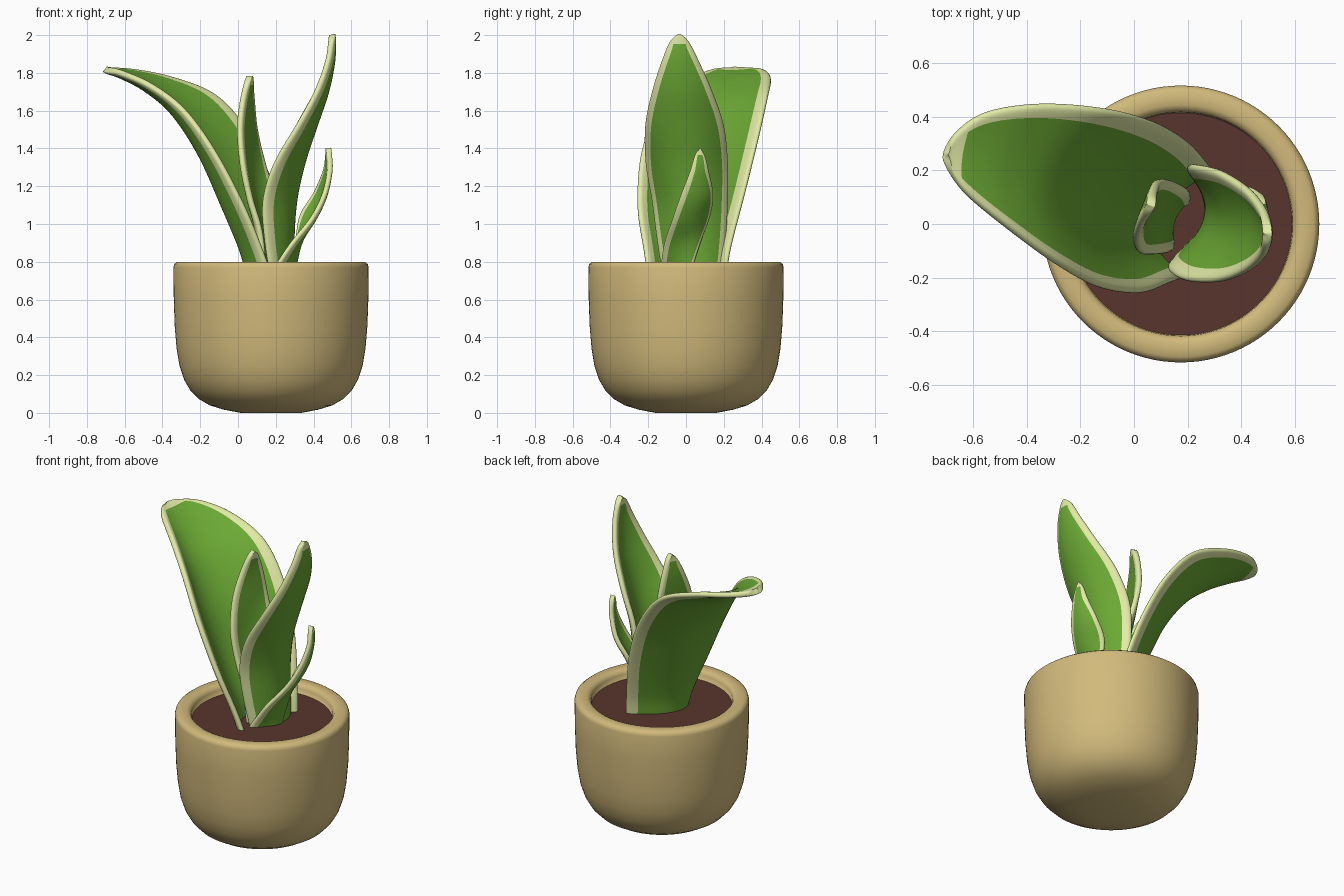
import bpy, math
from mathutils import Vector


def material(name, rgb):
    m = bpy.data.materials.new(name)
    m.diffuse_color = (*rgb, 1)
    return m


POT = material("clay", (0.64, 0.49, 0.20))
SOIL = material("earth", (0.10, 0.036, 0.026))
GREEN = material("leaf_green", (0.15, 0.40, 0.035))
PALE = material("leaf_edge", (0.76, 0.83, 0.38))


def add_mesh(name, verts, faces, mats):
    me = bpy.data.meshes.new(name)
    me.from_pydata(verts, [], faces)
    for m in mats:
        me.materials.append(m)
    ob = bpy.data.objects.new(name, me)
    bpy.context.collection.objects.link(ob)
    for p in me.polygons:
        p.use_smooth = True
    return ob


def lathe(name, profile, cx, mat, n=96):
    verts = [(cx + r * math.cos(2 * math.pi * i / n), r * math.sin(2 * math.pi * i / n), z)
             for r, z in profile for i in range(n)]
    faces = [(j * n + i, j * n + (i + 1) % n, (j + 1) * n + (i + 1) % n, (j + 1) * n + i)
             for j in range(len(profile) - 1) for i in range(n)]
    faces.append(tuple(reversed(range(n))))
    faces.append(tuple(range((len(profile) - 1) * n, len(profile) * n)))
    return add_mesh(name, verts, faces, [mat])


def spline(pts, t):
    """Catmull-Rom through pts, t from 0 to len(pts) - 1."""
    i = min(int(t), len(pts) - 2)
    f = t - i
    b, c = pts[i], pts[i + 1]
    a = pts[i - 1] if i else 2 * b - c
    d = pts[i + 2] if i + 2 < len(pts) else 2 * c - b
    return 0.5 * (2 * b + (c - a) * f + (2 * a - 5 * b + 4 * c - d) * f * f
                  + (3 * b - a - 3 * c + d) * f ** 3)


def leaf(name, rows, tip, thick=0.036, border=0.045, per=5, inner=8):
    """Each row gives front edge, midrib and back edge as 3D points."""
    tip = Vector(tip)
    lines = [[Vector(r[k]) for r in rows] + [tip] for k in range(3)]
    n = len(rows) * per
    verts, tip_dist = [], []
    cols = inner + 3
    for j in range(n):
        a, m, b = (spline(line, j / per) for line in lines)
        ub = min(border / ((a - m).length + (m - b).length), 0.3)
        us = [0] + [ub + (1 - 2 * ub) * k / inner for k in range(inner + 1)] + [1]
        ctrl = 2 * m - (a + b) / 2
        for u in us:
            verts.append(a * (1 - u) ** 2 + ctrl * 2 * u * (1 - u) + b * u * u)
        tip_dist.append((m - tip).length)
    verts.append(tip)
    faces, edge = [], []
    for j in range(n - 1):
        for i in range(cols - 1):
            k = j * cols + i
            faces.append((k, k + 1, k + cols + 1, k + cols))
            edge.append(i in (0, cols - 2) or tip_dist[j] < border * 1.4)
    for i in range(cols - 1):
        k = (n - 1) * cols + i
        faces.append((k, k + 1, n * cols))
        edge.append(True)
    ob = add_mesh(name, verts, faces, [GREEN, PALE])
    for p, e in zip(ob.data.polygons, edge):
        p.material_index = int(e)
    s = ob.modifiers.new("thickness", 'SOLIDIFY')
    s.thickness, s.offset = thick, 0
    s = ob.modifiers.new("rounding", 'SUBSURF')
    s.levels = s.render_levels = 2
    return ob


# Pot with rounded foot and rim, hollow at the top
pot = lathe("pot", [(0.16, 0.004), (0.25, 0.017), (0.325, 0.04), (0.385, 0.075), (0.428, 0.12),
                    (0.46, 0.175), (0.485, 0.25), (0.5, 0.34), (0.51, 0.46), (0.515, 0.6),
                    (0.517, 0.77), (0.512, 0.788), (0.496, 0.8), (0.445, 0.8), (0.428, 0.792),
                    (0.418, 0.775), (0.414, 0.72)], 0.175, POT)
pot.data.vertices.foreach_get  # profile is already smooth
for v in pot.data.vertices:
    if v.co.z < 0.005:
        v.co.z = 0

# Soil disc
lathe("soil", [(0.416, 0.70), (0.416, 0.74)], 0.175, SOIL)
for p in bpy.data.objects["soil"].data.polygons:
    p.use_smooth = False

# Large leaf arching to the left
leaf("large_leaf", [
    [(0.18, -0.20, 0.72), (0.06, 0.00, 0.72), (0.29, 0.21, 0.72)],
    [(0.13, -0.22, 0.86), (0.03, 0.00, 0.86), (0.27, 0.235, 0.88)],
    [(0.03, -0.255, 1.10), (-0.065, 0.02, 1.10), (0.20, 0.31, 1.17)],
    [(-0.12, -0.235, 1.38), (-0.185, 0.06, 1.38), (0.08, 0.38, 1.45)],
    [(-0.28, -0.15, 1.60), (-0.33, 0.13, 1.60), (-0.10, 0.43, 1.67)],
    [(-0.45, -0.03, 1.73), (-0.48, 0.20, 1.72), (-0.34, 0.45, 1.77)],
    [(-0.61, 0.095, 1.80), (-0.61, 0.25, 1.785), (-0.55, 0.42, 1.81)],
    [(-0.68, 0.18, 1.815), (-0.685, 0.25, 1.81), (-0.67, 0.34, 1.815)],
], (-0.705, 0.26, 1.82))

# Tall leaf leaning right
leaf("tall_leaf", [
    [(0.17, -0.12, 0.72), (0.28, 0.03, 0.72), (0.23, 0.19, 0.72)],
    [(0.14, -0.15, 0.92), (0.28, 0.02, 0.92), (0.21, 0.21, 0.92)],
    [(0.13, -0.175, 1.12), (0.295, 0.01, 1.12), (0.20, 0.22, 1.12)],
    [(0.19, -0.21, 1.32), (0.34, 0.00, 1.32), (0.22, 0.22, 1.32)],
    [(0.31, -0.215, 1.52), (0.405, -0.01, 1.52), (0.31, 0.20, 1.52)],
    [(0.41, -0.18, 1.70), (0.465, -0.02, 1.70), (0.41, 0.14, 1.70)],
    [(0.47, -0.13, 1.86), (0.497, -0.03, 1.86), (0.47, 0.07, 1.86)],
    [(0.49, -0.085, 1.965), (0.50, -0.035, 1.97), (0.49, 0.015, 1.965)],
], (0.498, -0.035, 2.005))

# Slim leaf in the middle
leaf("middle_leaf", [
    [(0.14, -0.10, 0.72), (0.14, 0.02, 0.72), (0.21, 0.10, 0.72)],
    [(0.12, -0.11, 0.95), (0.12, 0.02, 0.95), (0.21, 0.11, 0.95)],
    [(0.065, -0.115, 1.13), (0.09, 0.03, 1.13), (0.20, 0.13, 1.13)],
    [(0.025, -0.11, 1.31), (0.06, 0.04, 1.31), (0.145, 0.16, 1.31)],
    [(0.005, -0.065, 1.50), (0.05, 0.055, 1.50), (0.095, 0.165, 1.50)],
    [(0.02, -0.01, 1.65), (0.05, 0.07, 1.65), (0.08, 0.14, 1.65)],
    [(0.045, 0.035, 1.75), (0.06, 0.07, 1.755), (0.07, 0.105, 1.75)],
], (0.062, 0.07, 1.785), border=0.038)

# Small leaf on the right
leaf("small_leaf", [
    [(0.16, -0.135, 0.72), (0.26, -0.04, 0.72), (0.29, 0.02, 0.72)],
    [(0.27, -0.12, 0.88), (0.325, 0.00, 0.90), (0.31, 0.08, 0.92)],
    [(0.385, -0.075, 1.02), (0.395, 0.04, 1.03), (0.33, 0.125, 1.05)],
    [(0.455, -0.03, 1.15), (0.45, 0.07, 1.15), (0.40, 0.14, 1.16)],
    [(0.487, 0.02, 1.28), (0.48, 0.07, 1.28), (0.455, 0.12, 1.28)],
    [(0.485, 0.045, 1.36), (0.48, 0.072, 1.365), (0.473, 0.10, 1.36)],
], (0.478, 0.072, 1.405), thick=0.03, border=0.032)
